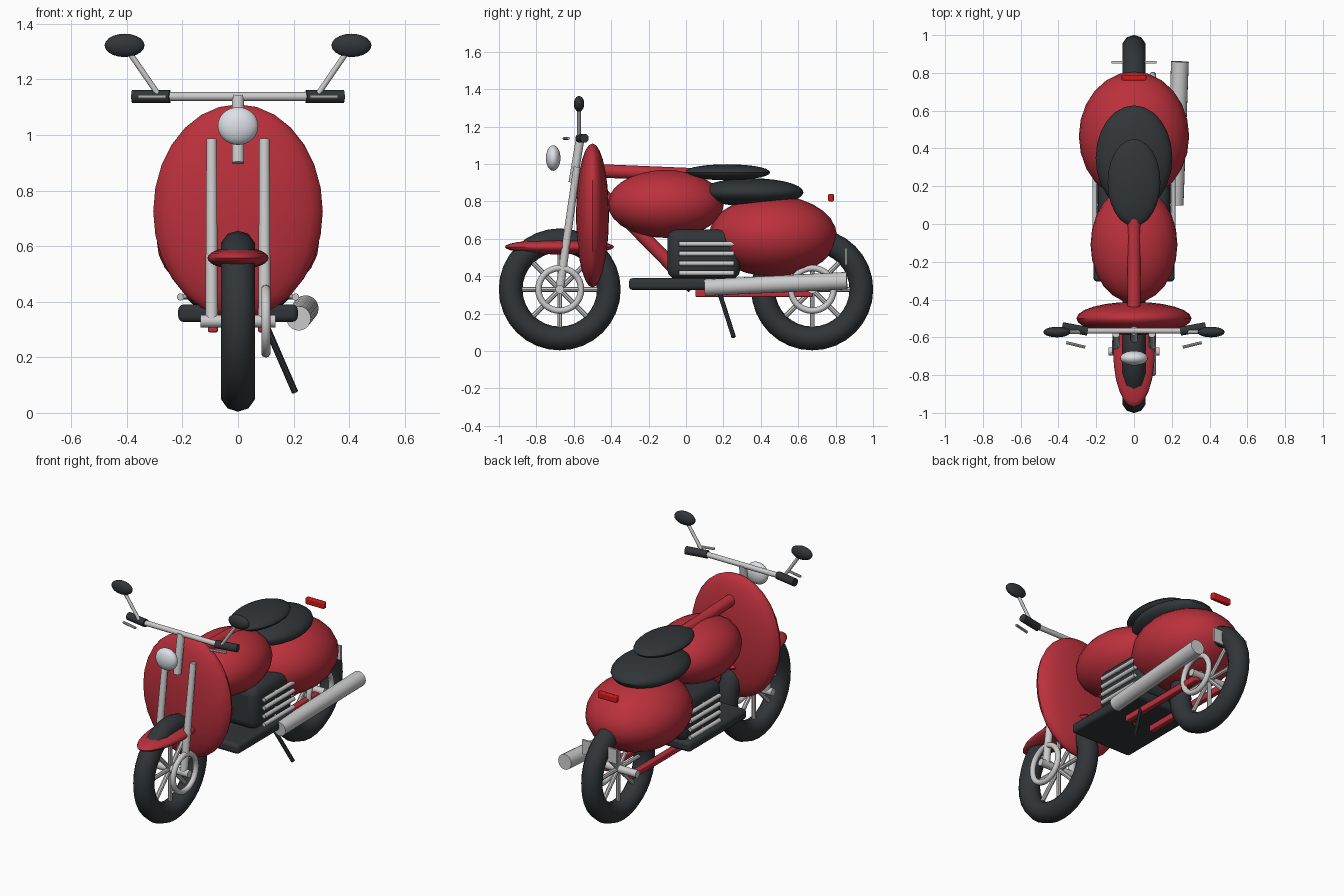
import bpy, math
from mathutils import Vector

if "Cube" in bpy.data.objects:
    bpy.data.objects.remove(bpy.data.objects["Cube"])


def mat(name, c):
    m = bpy.data.materials.new(name)
    m.diffuse_color = (*c, 1)
    m.use_nodes = True
    m.node_tree.nodes["Principled BSDF"].inputs["Base Color"].default_value = m.diffuse_color
    return m


RED = mat("red_paint", (0.5, 0.03, 0.045))
DARK = mat("black_rubber", (0.03, 0.036, 0.04))
CHROME = mat("chrome", (0.62, 0.63, 0.65))
GLASS = mat("lamp_glass", (0.72, 0.75, 0.8))
LAMP = mat("tail_lamp_red", (0.65, 0.01, 0.01))


def finish(name, m, angle=40):
    o = bpy.context.object
    o.name = name
    o.data.materials.append(m)
    bpy.ops.object.shade_smooth_by_angle(angle=math.radians(angle))
    return o


def ball(name, loc, r, m, seg=24, rings=14):
    bpy.ops.mesh.primitive_uv_sphere_add(segments=seg, ring_count=rings, location=loc)
    bpy.context.object.scale = r
    bpy.ops.object.transform_apply(location=False, rotation=False)
    return finish(name, m)


def tube(name, a, b, r, m, r2=None, seg=14):
    a, b = Vector(a), Vector(b)
    d = b - a
    bpy.ops.mesh.primitive_cone_add(vertices=seg, radius1=r, radius2=r if r2 is None else r2,
                                    depth=d.length, location=(a + b) / 2,
                                    rotation=d.to_track_quat('Z', 'Y').to_euler())
    return finish(name, m)


def box(name, lo, hi, m, bevel=0.0, seg=3):
    lo, hi = Vector(lo), Vector(hi)
    bpy.ops.mesh.primitive_cube_add(size=1, location=(lo + hi) / 2)
    o = bpy.context.object
    o.scale = hi - lo
    bpy.ops.object.transform_apply(location=False, rotation=False)
    if bevel:
        b = o.modifiers.new("bevel", 'BEVEL')
        b.width, b.segments = bevel, seg
    return finish(name, m)


def ring(name, loc, major, minor, m, seg=32, mseg=10):
    bpy.ops.mesh.primitive_torus_add(location=loc, rotation=(0, math.pi / 2, 0), major_radius=major,
                                     minor_radius=minor, major_segments=seg, minor_segments=mseg)
    return finish(name, m)


# Wheels: tyre, brake ring, spokes, axle
for pos, y in (("front", -0.675), ("rear", 0.675)):
    z = 0.33
    ring(pos + "_tire", (0, y, z), 0.2625, 0.0635, DARK)
    ring(pos + "_brake_ring", (0.1, y, z), 0.114, 0.017, CHROME)
    tube(pos + "_axle", (-0.135, y, z), (0.135, y, z), 0.023, CHROME)
    for i in range(4):
        a = i * math.pi / 4
        d = Vector((0, math.cos(a), math.sin(a))) * 0.215
        c = Vector((0, y, z))
        tube(f"{pos}_spoke_{i + 1}", c - d, c + d, 0.013, CHROME, seg=8)

# Rounded body shells
ball("front_shield", (0, -0.5, 0.725), (0.305, 0.088, 0.385), RED)
ball("front_fender", (0, -0.677, 0.557), (0.11, 0.292, 0.04), RED)
ball("fuel_tank", (0, -0.108, 0.787), (0.23, 0.31, 0.182), RED)
ball("rear_body", (0, 0.465, 0.615), (0.292, 0.342, 0.217), RED)
ball("seat_base", (0, 0.35, 0.849), (0.203, 0.278, 0.075), DARK)
ball("seat_pad", (0, 0.22, 0.956), (0.14, 0.23, 0.043), DARK)

# Frame tubes and swing arm
tube("top_frame_tube", (0, -0.5, 0.965), (0, 0.1, 0.94), 0.036, RED)
tube("down_frame_tube", (0, -0.46, 0.85), (0, 0.04, 0.34), 0.036, RED)

# Engine and footboard
box("engine_block", (-0.19, -0.1, 0.385), (0.19, 0.29, 0.65), DARK, 0.05)
box("footboard", (-0.215, -0.305, 0.327), (0.215, 0.27, 0.39), DARK, 0.02)

# Paired parts
for side, s in (("right", 1), ("left", -1)):
    box(side + "_swing_arm", (s * 0.09 - 0.018, 0.05, 0.29), (s * 0.09 + 0.018, 0.68, 0.328), RED, 0.006, 2)
    tube(side + "_fork_leg", (s * 0.095, -0.675, 0.33), (s * 0.095, -0.583, 0.985), 0.023, CHROME, 0.019)
    for i in range(4):
        z = 0.417 + i * 0.052
        tube(f"{side}_cooling_fin_{i + 1}", (s * 0.207, -0.038, z), (s * 0.207, 0.257, z), 0.013, CHROME, seg=10)
        tube(f"{side}_fin_mount_{i + 1}", (s * 0.17, 0.1, z), (s * 0.207, 0.1, z), 0.009, CHROME, seg=8)
    tube(side + "_grip", (s * 0.245, -0.568, 1.138), (s * 0.38, -0.543, 1.138), 0.024, DARK)
    tube(side + "_lever", (s * 0.258, -0.652, 1.137), (s * 0.358, -0.628, 1.137), 0.008, CHROME, seg=8)
    tube(side + "_mirror_stem", (s * 0.29, -0.572, 1.15), (s * 0.4, -0.572, 1.31), 0.01, CHROME, seg=10)
    ball(side + "_mirror", (s * 0.408, -0.572, 1.322), (0.072, 0.028, 0.042), DARK, 20, 10)

# Steering
tube("steering_stem", (0, -0.605, 0.9), (0, -0.565, 1.14), 0.023, CHROME)
tube("handlebar", (-0.3, -0.565, 1.138), (0.3, -0.565, 1.138), 0.016, CHROME)
ball("headlight", (0, -0.71, 1.032), (0.073, 0.039, 0.068), GLASS, 24, 16)

# Exhaust, stand, plate, tail lamp
tube("exhaust", (0.218, 0.1, 0.34), (0.243, 0.86, 0.376), 0.044, CHROME, 0.047, seg=20)
tube("kickstand", (0.09, 0.17, 0.34), (0.205, 0.255, 0.075), 0.012, DARK, seg=8)
box("rear_plate", (-0.12, 0.85, 0.46), (0.12, 0.862, 0.55), CHROME)
box("tail_lamp", (-0.065, 0.76, 0.8), (0.065, 0.79, 0.84), LAMP, 0.006, 2)
